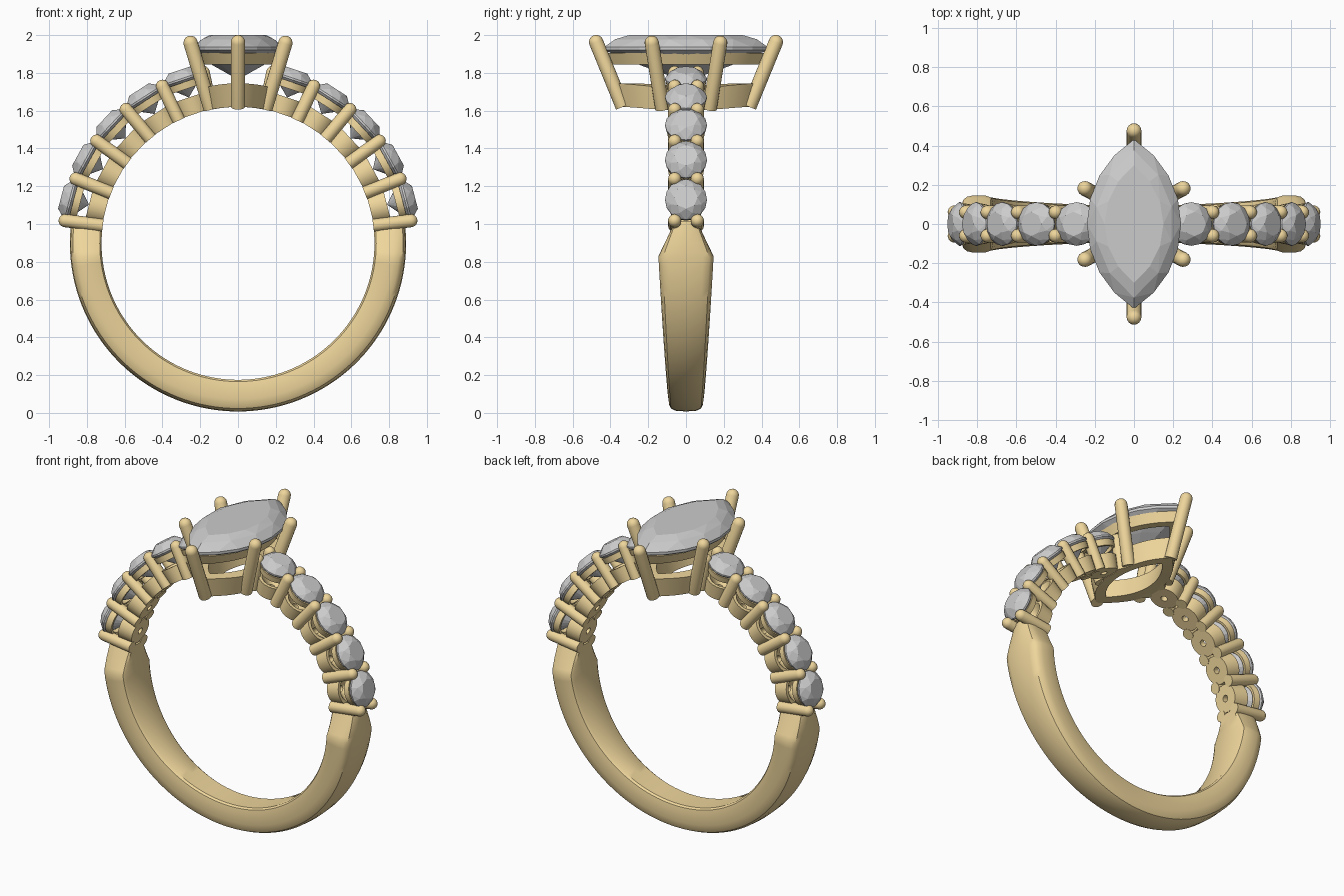
import bpy, bmesh, math
from mathutils import Vector, Matrix

if "Cube" in bpy.data.objects:
    bpy.data.objects.remove(bpy.data.objects["Cube"])

CZ, RIN = 0.8975, 0.7225          # finger hole centre height and radius
gold = bpy.data.materials.new("gold")
gold.diffuse_color = (0.86, 0.67, 0.33, 1)
gold.use_nodes = True
gold.node_tree.nodes["Principled BSDF"].inputs["Base Color"].default_value = gold.diffuse_color


def finish(bm, name, metal=True):
    bmesh.ops.recalc_face_normals(bm, faces=bm.faces)
    me = bpy.data.meshes.new(name)
    bm.to_mesh(me)
    bm.free()
    ob = bpy.data.objects.new(name, me)
    bpy.context.collection.objects.link(ob)
    if metal:
        me.materials.append(gold)
        bpy.ops.object.select_all(action='DESELECT')
        ob.select_set(True)
        bpy.context.view_layer.objects.active = ob
        bpy.ops.object.shade_smooth_by_angle(angle=math.radians(35))
    return ob


def skin(bm, rings, close=False, caps=False):
    """Bridge equal-length closed loops of points with quads."""
    vs = [[bm.verts.new(p) for p in r] for r in rings]
    n = len(vs[0])
    for i in range(len(vs) if close else len(vs) - 1):
        a, b = vs[i], vs[(i + 1) % len(vs)]
        for j in range(n):
            k = (j + 1) % n
            bm.faces.new((a[j], a[k], b[k], b[j]))
    if caps:
        bm.faces.new(vs[0])
        bm.faces.new(vs[-1])


def circle(r, z, n, off=0.0):
    return [Vector((r * math.cos(2 * math.pi * (i + off) / n),
                    r * math.sin(2 * math.pi * (i + off) / n), z)) for i in range(n)]


def lathe(bm, prof, mat, n=24, close=False):
    skin(bm, [[mat @ p for p in circle(r, z, n)] for r, z in prof], close, not close)


def rod(bm, p0, p1, r):
    """Round prong with a flat foot and a domed tip."""
    p0, p1 = Vector(p0), Vector(p1)
    d = p1 - p0
    L = d.length
    mat = Matrix.Translation(p0) @ d.to_track_quat('Z', 'Y').to_matrix().to_4x4()
    prof = [(r, 0)] + [(r * math.cos(a), L - r + r * math.sin(a))
                       for a in [math.radians(t) for t in (0, 20, 40, 60, 80)]]
    lathe(bm, prof, mat, 16)


def radial(deg):
    """Frame whose local z points out of the ring at the given angle."""
    a = math.radians(deg)
    return Matrix.Translation((0, 0, CZ)) @ Matrix.Rotation(math.pi / 2 - a, 4, 'Y')


def marquise(hw, hl, n=12):
    """Pointed oval outline made of two arcs."""
    R = (hl * hl + hw * hw) / (2 * hw)
    A = math.asin(hl / R)
    right = [Vector((R * math.cos(t) - R + hw, R * math.sin(t), 0))
             for t in [-A + 2 * A * i / n for i in range(n)]]
    return right + [Vector((-p.x, -p.y, 0)) for p in right]


def hull(points, name):
    bm = bmesh.new()
    for p in points:
        bm.verts.new(p)
    bmesh.ops.convex_hull(bm, input=bm.verts)
    bmesh.ops.dissolve_limit(bm, angle_limit=0.01, verts=bm.verts, edges=bm.edges)
    return finish(bm, name, metal=False)


# Band: D-shaped section swept round the lower part, widening up, then pinched
half = [(0, RIN), (0.8, RIN), (0.93, 0.732), (1, 0.765), (1, 0.825), (0.95, 0.855),
        (0.85, 0.874), (0.6, 0.886), (0, 0.89)]
section = half + [(-y, r) for y, r in half[-2:0:-1]]
rings = []
angles = [7.5, 4, 0, -3, -5] + [-8 - 164 * i / 60 for i in range(61)] + [-175, -177, -180, -184, -187.5]
for deg in angles:
    c, s = math.cos(math.radians(deg)), math.sin(math.radians(deg))
    z = CZ + 0.89 * s
    w = 0.092 + 0.054 * (z / 0.82) ** 0.8 if z < 0.82 else 0.146 - 0.081 * (z - 0.82) / 0.19
    rings.append([(r * c, y * w, CZ + r * s) for y, r in section])
bm = bmesh.new()
skin(bm, rings, caps=True)
finish(bm, "band")

# Side stones, their cups and upper collars, and the shared prong pairs
STEP, START = 14.2, 7.5
seats, prongs = bmesh.new(), bmesh.new()
for side in (1, -1):
    turn = lambda d: d if side == 1 else 180 - d
    for i in range(5):
        m = radial(turn(START + STEP * (i + 0.5)))
        lathe(seats, [(0.02, RIN), (0.085, RIN), (0.096, 0.815), (0.075, 0.815), (0.02, 0.76)], m, close=True)
        lathe(seats, [(0.085, 0.862), (0.1, 0.862), (0.106, 0.9), (0.09, 0.9)], m, close=True)
        pts = (circle(0.062, 0.968, 8) + circle(0.088, 0.95, 8, 0.5) + circle(0.111, 0.922, 16)
               + circle(0.111, 0.912, 16) + circle(0.06, 0.866, 8, 0.5) + [Vector((0, 0, 0.815))])
        hull([m @ p for p in pts], f"side_stone_{'right' if side == 1 else 'left'}_{i + 1}")
    for i in range(6):
        m = radial(turn(START + STEP * i))
        for y in (-0.06, 0.06):
            rod(prongs, m @ Vector((0, y, 0.722)), m @ Vector((0, y, 0.958)), 0.035)
finish(seats, "side_seats")
finish(prongs, "side_prongs")

# Centre marquise stone
pts = []
for hw, hl, z, n in ((0.15, 0.30, 2.0, 6), (0.2, 0.375, 1.978, 5), (0.24, 0.432, 1.937, 8),
                     (0.24, 0.432, 1.92, 8), (0.14, 0.24, 1.84, 5)):
    pts += [p + Vector((0, 0, z)) for p in marquise(hw, hl, n)]
hull(pts + [Vector((0, y, 1.765)) for y in (-0.03, 0.03)], "centre_stone")


# Pointed-oval rails: upper gallery and the base curved to the finger
def rail(name, bottom, top, thick, follow):
    bm = bmesh.new()
    loops = []
    for (hw, hl, z), inset in ((bottom, 0), (top, 0), (top, thick), (bottom, thick)):
        loops.append([Vector((p.x, p.y, z + (math.sqrt(RIN ** 2 - p.x ** 2) - RIN if follow else 0)))
                      for p in marquise(hw - inset, hl - inset * 1.5, 16)])
    skin(bm, loops, close=True)
    finish(bm, name)


rail("gallery_rail", (0.19, 0.385, 1.845), (0.215, 0.415, 1.905), 0.045, False)
rail("base_rail", (0.165, 0.345, 1.62), (0.19, 0.375, 1.745), 0.06, True)

# Six leaning prongs holding the centre stone
bm = bmesh.new()
for sy in (-1, 1):
    rod(bm, (0, 0.335 * sy, 1.62), (0, 0.49 * sy, 1.998), 0.038)
    for sx in (-1, 1):
        rod(bm, (0.145 * sx, 0.125 * sy, 1.61), (0.262 * sx, 0.187 * sy, 1.995), 0.038)
finish(bm, "centre_prongs")
